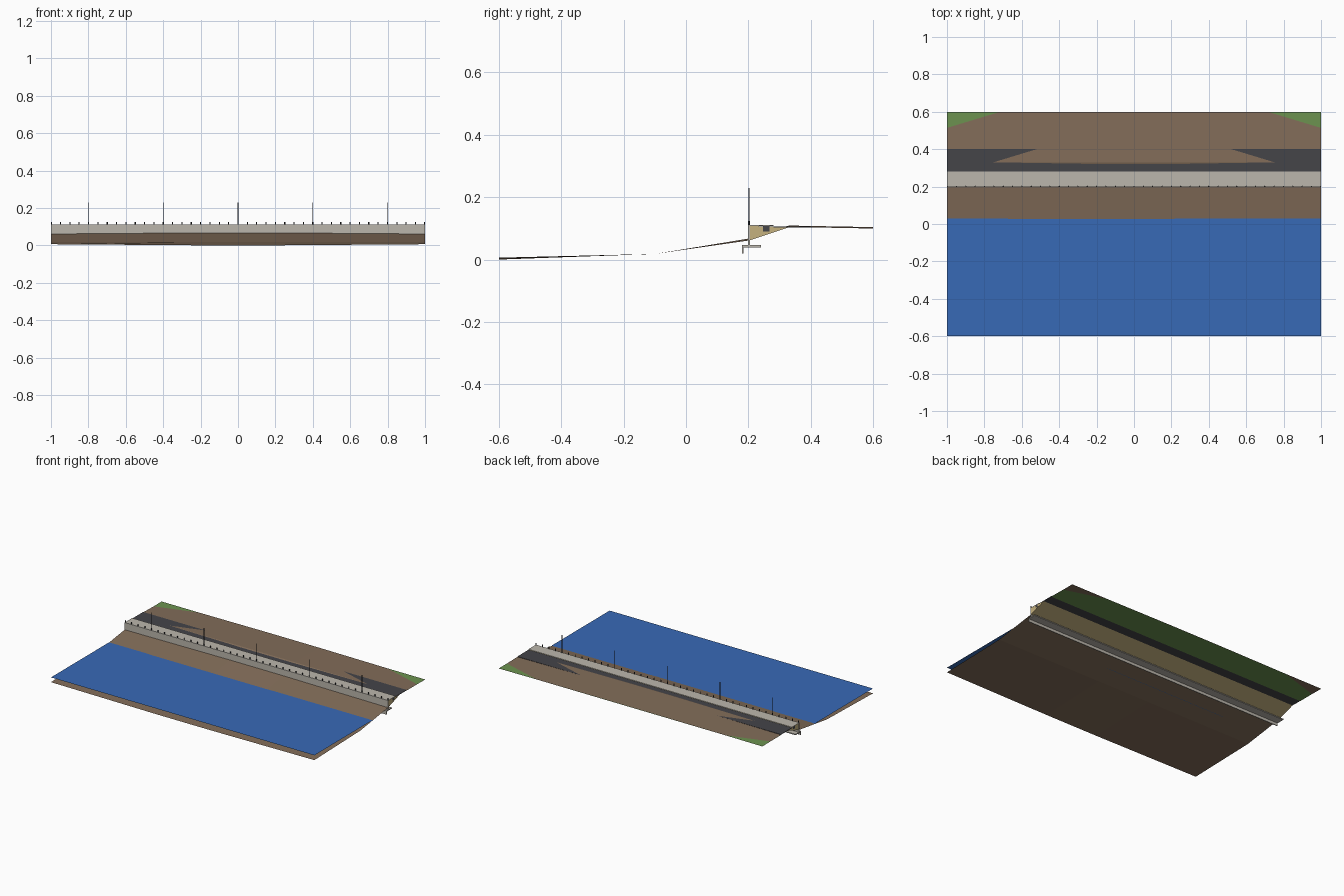
import bpy

cube = bpy.data.objects.get("Cube")
if cube:
    bpy.data.objects.remove(cube, do_unlink=True)


def material(name, r, g, b):
    m = bpy.data.materials.new(name)
    m.use_nodes = True
    m.diffuse_color = (r, g, b, 1)
    m.node_tree.nodes["Principled BSDF"].inputs["Base Color"].default_value = (r, g, b, 1)
    return m


EARTH = material("brown_earth", 0.225, 0.153, 0.1)
WATER = material("blue_water", 0.039, 0.143, 0.47)
ASPHALT = material("dark_asphalt", 0.058, 0.058, 0.066)
GRASS = material("green_grass", 0.15, 0.29, 0.08)
CONCRETE = material("pale_concrete", 0.5, 0.47, 0.415)
SAND = material("sandy_fill", 0.56, 0.44, 0.21)
METAL = material("dark_metal", 0.03, 0.032, 0.035)


def mesh_object(name, verts, faces, mat):
    me = bpy.data.meshes.new(name)
    me.from_pydata(verts, [], faces)
    me.materials.append(mat)
    me.update()
    ob = bpy.data.objects.new(name, me)
    bpy.context.collection.objects.link(ob)
    return ob


def extrude(name, profile, mat, half=1.0):
    """Run a closed (y, z) profile along the full length."""
    n = len(profile)
    verts = [(x, y, z) for x in (-half, half) for y, z in profile]
    faces = [(i, i + n, (i + 1) % n + n, (i + 1) % n) for i in range(n)]
    faces += [tuple(range(n)), tuple(reversed(range(n, 2 * n)))]
    return mesh_object(name, verts, faces, mat)


def bar(name, y0, y1, z0, z1, mat, half=1.0):
    return extrude(name, [(y0, z0), (y1, z0), (y1, z1), (y0, z1)], mat, half)


def sheet(name, y0, y1, z, mat):
    verts = [(-1, y0, z), (1, y0, z), (1, y1, z), (-1, y1, z)]
    return mesh_object(name, verts, [(0, 1, 2, 3)], mat)


def row(name, xs, y, z0, z1, radius, sides, mat):
    """A row of equal upright posts."""
    for i, x in enumerate(xs):
        bpy.ops.mesh.primitive_cylinder_add(
            vertices=sides, radius=radius, depth=z1 - z0, location=(x, y, (z0 + z1) / 2))
        ob = bpy.context.object
        ob.name = f"{name}_{i + 1}"
        ob.data.materials.append(mat)


# Ground sheet: y, height at the two ends, height in the middle
stations = [(-0.6, 0.006, 0.0), (-0.1, 0.018, 0.018), (0.2, 0.061, 0.067),
            (0.33, 0.1045, 0.109), (0.6, 0.0995, 0.104)]
verts = []
for y, end, mid in stations:
    verts += [(-1, y, end), (-0.2, y, mid), (0.2, y, mid), (1, y, end)]
faces = [(4 * r + c, 4 * r + c + 1, 4 * r + c + 5, 4 * r + c + 4)
         for r in range(len(stations) - 1) for c in range(3)]
mesh_object("ground", verts, faces, EARTH)

# Sea and grass sheets
sheet("water", -0.6, 0.03, 0.0388, WATER)
sheet("grass", 0.4, 0.6, 0.1011, GRASS)

# Sea wall with its footing and toe
bar("wall", 0.199, 0.205, 0.044, 0.11, CONCRETE)
bar("wall_footing", 0.18, 0.24, 0.039, 0.046, CONCRETE)
bar("footing_toe", 0.18, 0.185, 0.02, 0.04, CONCRETE)

# Fill behind the wall, with the service duct and paving
extrude("fill", [(0.203, 0.061), (0.33, 0.1035), (0.33, 0.1045), (0.203, 0.1075)], SAND, 0.9995)
bar("duct", 0.247, 0.268, 0.09, 0.107, ASPHALT)
bar("promenade", 0.199, 0.28, 0.107, 0.11, CONCRETE)
bar("road", 0.28, 0.4, 0.1025, 0.1059, ASPHALT)

# Bollards and lamp posts along the wall
row("bollard", [-0.999 + 0.04995 * i for i in range(41)], 0.202, 0.11, 0.124, 0.003, 8, METAL)
row("lamp_post", [-0.8 + 0.4 * i for i in range(5)], 0.202, 0.11, 0.23, 0.002, 8, METAL)
# Keep the end bollards flush with the ends of the wall
for name, x in (("bollard_1", -0.997), ("bollard_41", 0.997)):
    bpy.data.objects[name].location.x = x
